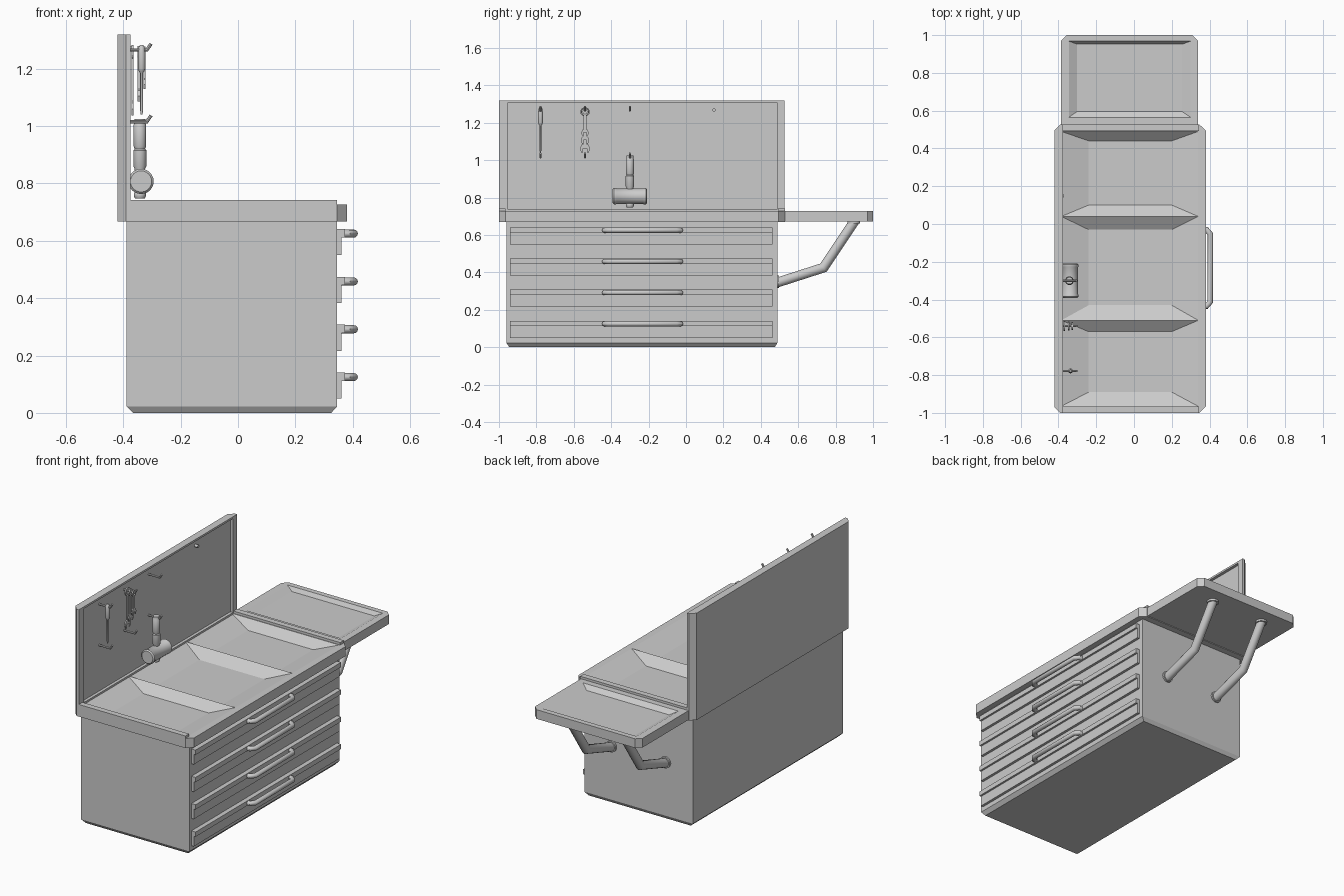
import bpy, bmesh, math
from mathutils import Vector

if "Cube" in bpy.data.objects:
    bpy.data.objects.remove(bpy.data.objects["Cube"])


def finish(name, bm, smooth=False):
    bmesh.ops.recalc_face_normals(bm, faces=bm.faces)
    me = bpy.data.meshes.new(name)
    bm.to_mesh(me)
    bm.free()
    ob = bpy.data.objects.new(name, me)
    bpy.context.collection.objects.link(ob)
    if smooth:
        for o in bpy.context.selected_objects:
            o.select_set(False)
        bpy.context.view_layer.objects.active = ob
        ob.select_set(True)
        bpy.ops.object.shade_smooth_by_angle(angle=math.radians(40))
    return ob


def loft(name, rings, smooth=False):
    """Closed solid through equally sized rings of points."""
    bm = bmesh.new()
    vs = [[bm.verts.new(p) for p in r] for r in rings]
    n = len(vs[0])
    for a, b in zip(vs, vs[1:]):
        for i in range(n):
            bm.faces.new((a[i], a[(i + 1) % n], b[(i + 1) % n], b[i]))
    bm.faces.new(vs[0][::-1])
    bm.faces.new(vs[-1])
    return finish(name, bm, smooth)


def rect(x0, x1, y0, y1, z):
    return [(x0, y0, z), (x1, y0, z), (x1, y1, z), (x0, y1, z)]


def box(name, x0, x1, y0, y1, z0, z1):
    return loft(name, [rect(x0, x1, y0, y1, z0), rect(x0, x1, y0, y1, z1)])


def prism(name, pts, z0, z1):
    return loft(name, [[(x, y, z) for x, y in pts] for z in (z0, z1)])


def cut(ob, cutter):
    m = ob.modifiers.new("cut", 'BOOLEAN')
    m.operation, m.solver, m.object = 'DIFFERENCE', 'EXACT', cutter
    bpy.context.view_layer.objects.active = ob
    bpy.ops.object.modifier_apply(modifier=m.name)
    bpy.data.objects.remove(cutter)


def pit(ob, top, floor, zt, zf):
    """Sunken dish with sloped sides; the cutter continues a little above the rim."""
    k = 0.01 / (zt - zf)
    over = [t + (t - f) * k for t, f in zip(top, floor)]
    cut(ob, loft("cutter", [rect(*floor, zf), rect(*over, zt + 0.01)]))


def lathe(name, profile, centre, axis='z', n=20):
    """Round part from (radius, height) pairs."""
    rings = []
    for r, h in profile:
        ring = []
        for i in range(n):
            a = 2 * math.pi * i / n
            c, s = r * math.cos(a), r * math.sin(a)
            p = (c, s, h) if axis == 'z' else (c, h, s)
            ring.append(Vector(centre) + Vector(p))
        rings.append(ring)
    return loft(name, rings, True)


def tube(name, pts, r, n=12):
    """Round bar along a path with mitred corners."""
    pts = [Vector(p) for p in pts]
    side = (pts[1] - pts[0]).cross(pts[-1] - pts[-2])
    side = side.normalized() if side.length > 1e-6 else Vector((0, 0, 1))
    rings = []
    for i, p in enumerate(pts):
        d0 = (pts[max(i, 1)] - pts[max(i, 1) - 1]).normalized()
        j = min(i, len(pts) - 2)
        d1 = (pts[j + 1] - pts[j]).normalized()
        t = (d0 + d1).normalized()
        v = t.cross(side).normalized() / max(0.5, t.dot(d1))
        rings.append([p + r * (side * math.cos(2 * math.pi * k / n) + v * math.sin(2 * math.pi * k / n))
                      for k in range(n)])
    return loft(name, rings, True)


# cabinet body with a chamfered foot
body = loft("cabinet_body", [rect(-.365, .325, -.945, .475, 0), rect(-.388, .345, -.96, .488, .022),
                             rect(-.388, .345, -.96, .488, .672)])

# worktop with three sloped pits, raised end lips
top = prism("worktop", [(-.39, -1), (.345, -1), (.38, -.965), (.38, .495), (.345, .528), (-.39, .528)], .668, .727)
for y0, y1, f0, f1 in [(-.965, -.51, -.89, -.57), (-.51, .04, -.43, -.03), (.04, .49, .10, .44)]:
    pit(top, (-.385, .34, y0, y1), (-.24, .20, f0, f1), .727, .68)
pit(body, (-.3, .25, -.92, .45), (-.28, .23, -.91, .44), .672, .66)
for y0, y1 in [(-1, -.965), (.493, .528)]:
    box("worktop_end_lip", -.39, .345, y0, y1, .72, .742)

# back panel with recessed tool board
panel = prism("tool_board", [(-.42, -.97), (-.39, -1), (-.375, -1), (-.375, .527), (-.39, .527), (-.42, .497)],
              .668, 1.32)
cut(panel, box("cutter", -.393, -.3, -.952, .487, .735, 1.308))

# side shelf with shallow dish
shelf = prism("side_shelf", [(-.387, .526), (.34, .526), (.34, .97), (.31, 1), (-.357, 1), (-.387, .97)], .672, .728)
pit(shelf, (-.345, .30, .565, .968), (-.302, .255, .595, .952), .728, .705)

# shelf support arms with round flanges
for x in (-.205, .16):
    tube("shelf_arm", [(x, .48, .343), (x, .735, .425), (x, .905, .68)], .026, 16)
    lathe("arm_wall_flange", [(.034, .485), (.034, .498)], (x, 0, .35), 'y')
    lathe("arm_shelf_flange", [(.034, .66), (.034, .675)], (x, .897, 0))

# drawers: thin front, thicker top ledge, bar handle
for i in range(4):
    z = .625 - i * .1667
    box("drawer_front", .34, .361, -.942, .462, z - .075, z - .01)
    box("drawer_ledge", .34, .373, -.942, .462, z - .013, z + .016)
    tube("drawer_handle", [(.36, -.435, z), (.384, -.435, z), (.404, -.412, z), (.404, -.053, z),
                           (.384, -.03, z), (.36, -.03, z)], .014)

# hooks
for y, z in [(-.778, 1.265), (-.778, 1.015), (-.54, 1.265), (-.54, 1.015), (-.30, 1.265), (-.30, 1.015)]:
    tube("board_hook", [(-.395, y, z), (-.318, y, z), (-.303, y, z + .022)], .006, 8)
tube("board_peg", [(-.395, .15, 1.268), (-.372, .15, 1.268)], .009, 10)

# screwdriver
lathe("screwdriver", [(.003, 1.04), (.005, 1.055), (.005, 1.185), (.009, 1.19), (.013, 1.20), (.013, 1.255),
                      (.010, 1.275), (.006, 1.282)], (-.336, -.778, 0), n=12)


# spanners, graduated in size, ring at the top and open jaw at the bottom
def spanner(x, length, s):
    zt, y, t = 1.258, -.54, .004
    bm = bmesh.new()

    def extrude(loop):
        f = bm.faces.new([bm.verts.new((x - t, y + a, b)) for a, b in loop])
        g = bmesh.ops.extrude_face_region(bm, geom=[f])
        bmesh.ops.translate(bm, vec=(2 * t, 0, 0), verts=[v for v in g['geom'] if isinstance(v, bmesh.types.BMVert)])
        if not f.is_valid:
            return
    zb = zt - length
    n = 16
    for i in range(n):
        a0, a1 = 2 * math.pi * i / n, 2 * math.pi * (i + 1) / n
        extrude([(r * s * math.sin(a), zt + r * s * math.cos(a)) for r, a in
                 ((.025, a0), (.025, a1), (.014, a1), (.014, a0))])
    extrude([(-.009 * s, zb + .02 * s), (.009 * s, zb + .02 * s), (.009 * s, zt - .018 * s), (-.009 * s, zt - .018 * s)])
    extrude([(k * s, zb + h * s) for k, h in [(0, .03), (-.02, .018), (-.027, -.004), (-.018, -.026), (-.011, -.022),
                                             (-.011, -.002), (.011, -.002), (.011, -.022), (.018, -.026),
                                             (.027, -.004), (.02, .018)]])
    finish("spanner", bm)


for x, length, s in [(-.368, .195, 1), (-.346, .15, .85), (-.326, .11, .75)]:
    spanner(x, length, s)

# mallet
lathe("mallet_handle", [(.017, .748), (.021, .755), (.021, .765), (.018, .77), (.018, .85), (.023, .86), (.023, .915),
                        (.018, .92), (.022, .93), (.022, 1.005), (.019, 1.01), (.019, 1.025)], (-.342, -.30, 0))
lathe("mallet_head", [(.037, -.392), (.044, -.385), (.044, -.375), (.041, -.37), (.041, -.23), (.044, -.225),
                      (.044, -.215), (.037, -.208)], (-.338, 0, .807), 'y', 24)
